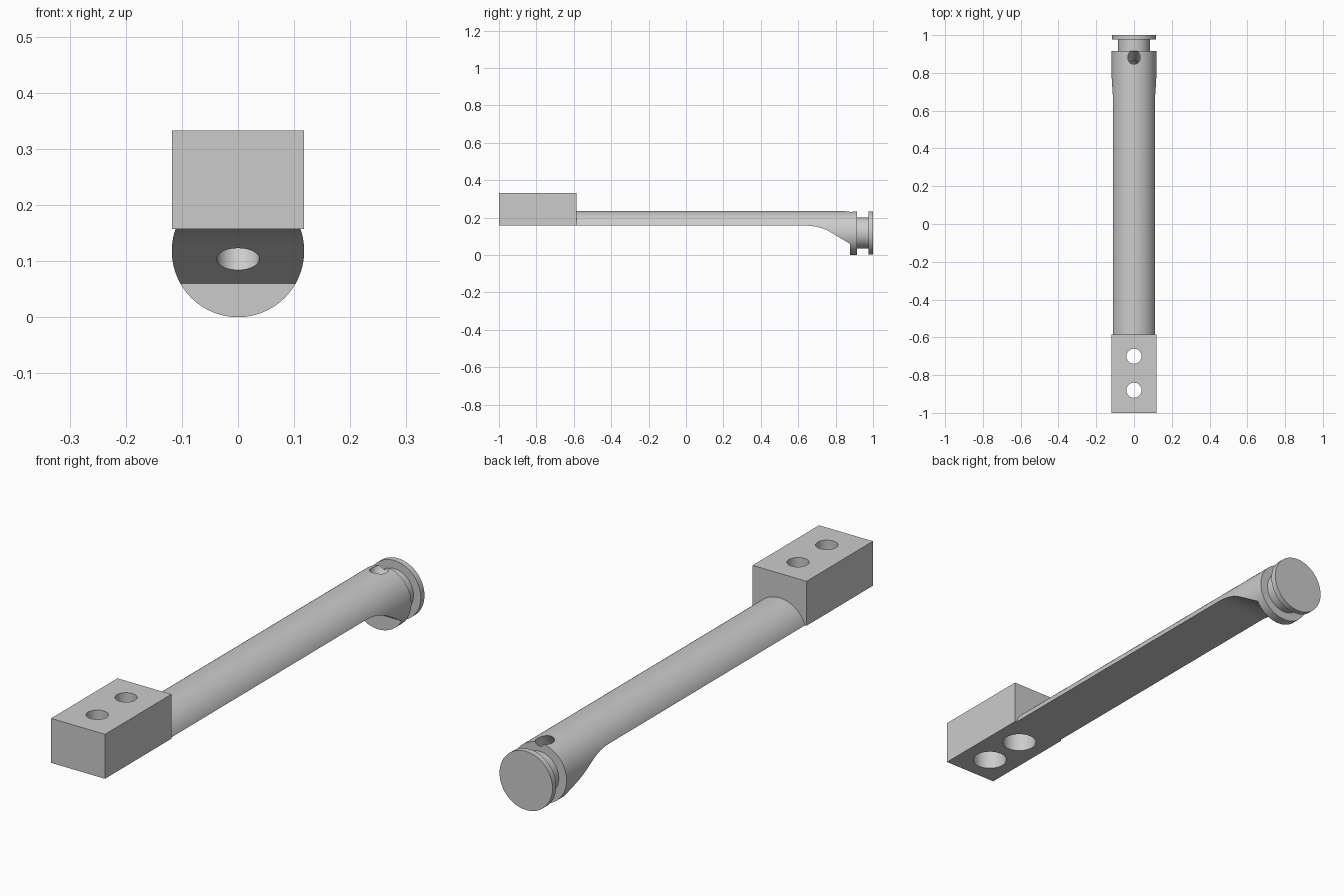
import bpy, bmesh, math
from mathutils import Vector, Matrix

if "Cube" in bpy.data.objects:
    bpy.data.objects.remove(bpy.data.objects["Cube"])

R = 0.118          # rod radius and centre height
FLAT = 0.157       # underside level of block and arm
JOINT = -0.585     # where the block meets the arm

gray = bpy.data.materials.new("plain_gray")
gray.use_nodes = True
gray.diffuse_color = (0.6, 0.6, 0.6, 1)
gray.node_tree.nodes["Principled BSDF"].inputs["Base Color"].default_value = (0.6, 0.6, 0.6, 1)


def finish(name, bm):
    bmesh.ops.recalc_face_normals(bm, faces=bm.faces)
    mesh = bpy.data.meshes.new(name)
    bm.to_mesh(mesh)
    bm.free()
    mesh.materials.append(gray)
    obj = bpy.data.objects.new(name, mesh)
    bpy.context.collection.objects.link(obj)
    return obj


def cylinder(name, start, end, radius):
    start, end = Vector(start), Vector(end)
    axis = end - start
    turn = axis.to_track_quat('Z', 'Y').to_matrix().to_4x4()
    bm = bmesh.new()
    bmesh.ops.create_cone(bm, cap_ends=True, segments=48, radius1=radius, radius2=radius,
                          depth=axis.length,
                          matrix=Matrix.Translation((start + end) / 2) @ turn)
    return finish(name, bm)


def cut(target, cutter):
    cutter.hide_render = True
    mod = target.modifiers.new("cut", 'BOOLEAN')
    mod.operation = 'DIFFERENCE'
    mod.solver = 'EXACT'
    mod.object = cutter
    bpy.context.view_layer.objects.active = target
    bpy.ops.object.modifier_apply(modifier=mod.name)
    bpy.data.objects.remove(cutter)


def smooth(obj):
    bpy.ops.object.select_all(action='DESELECT')
    obj.select_set(True)
    bpy.context.view_layer.objects.active = obj
    bpy.ops.object.shade_smooth_by_angle(angle=math.radians(25))


# Mounting block with two counterbored screw holes
bm = bmesh.new()
bmesh.ops.create_cube(bm, size=1)
bmesh.ops.scale(bm, vec=(2 * R, 1 + JOINT, 0.333 - FLAT), verts=bm.verts)
bmesh.ops.translate(bm, vec=(0, (JOINT - 1) / 2, (0.333 + FLAT) / 2), verts=bm.verts)
block = finish("mounting_block", bm)
for y in (-0.88, -0.70):
    cut(block, cylinder("bore", (0, y, 0.1), (0, y, 0.4), 0.04))
    cut(block, cylinder("counterbore", (0, y, 0.1), (0, y, 0.25), 0.065))
smooth(block)

# Arm, neck and end disc turned as one profile (y, radius)
profile = [(JOINT, 0), (JOINT, R), (0.915, R), (0.915, 0.084),
           (0.977, 0.084), (0.977, 0.116), (1, 0.116), (1, 0)]
bm = bmesh.new()
verts = [bm.verts.new((0, y, R + r)) for y, r in profile]
edges = [bm.edges.new(pair) for pair in zip(verts, verts[1:])]
bmesh.ops.spin(bm, geom=verts + edges, cent=(0, 0, R), axis=(0, 1, 0),
               angle=math.tau, steps=96)
bmesh.ops.remove_doubles(bm, verts=bm.verts, dist=0.0001)
arm = finish("arm", bm)

# Underside relief: flat, rounded bend, slope, then the collar face
a, b, c = Vector((0.64, FLAT)), Vector((0.715, FLAT)), Vector((0.775, 0.121))
bend = [a.lerp(b, i / 10).lerp(b.lerp(c, i / 10), i / 10) for i in range(11)]
outline = [(-0.7, FLAT), *bend, (0.877, 0.06), (0.877, -0.1), (-0.7, -0.1)]
bm = bmesh.new()
face = bm.faces.new([bm.verts.new((-0.3, y, z)) for y, z in outline])
side = bmesh.ops.extrude_face_region(bm, geom=[face])["geom"]
bmesh.ops.translate(bm, vec=(0.6, 0, 0),
                    verts=[v for v in side if isinstance(v, bmesh.types.BMVert)])
cut(arm, finish("relief", bm))

# Stepped hole drilled square to the slope
mouth = Vector((0, 0.804, 0.103))
drill = Vector((0, 0.518, 0.855))
cut(arm, cylinder("drill", mouth - drill * 0.06, mouth + drill * 0.19, 0.033))
cut(arm, cylinder("wide_drill", mouth - drill * 0.06, mouth + drill * 0.06, 0.038))
smooth(arm)
